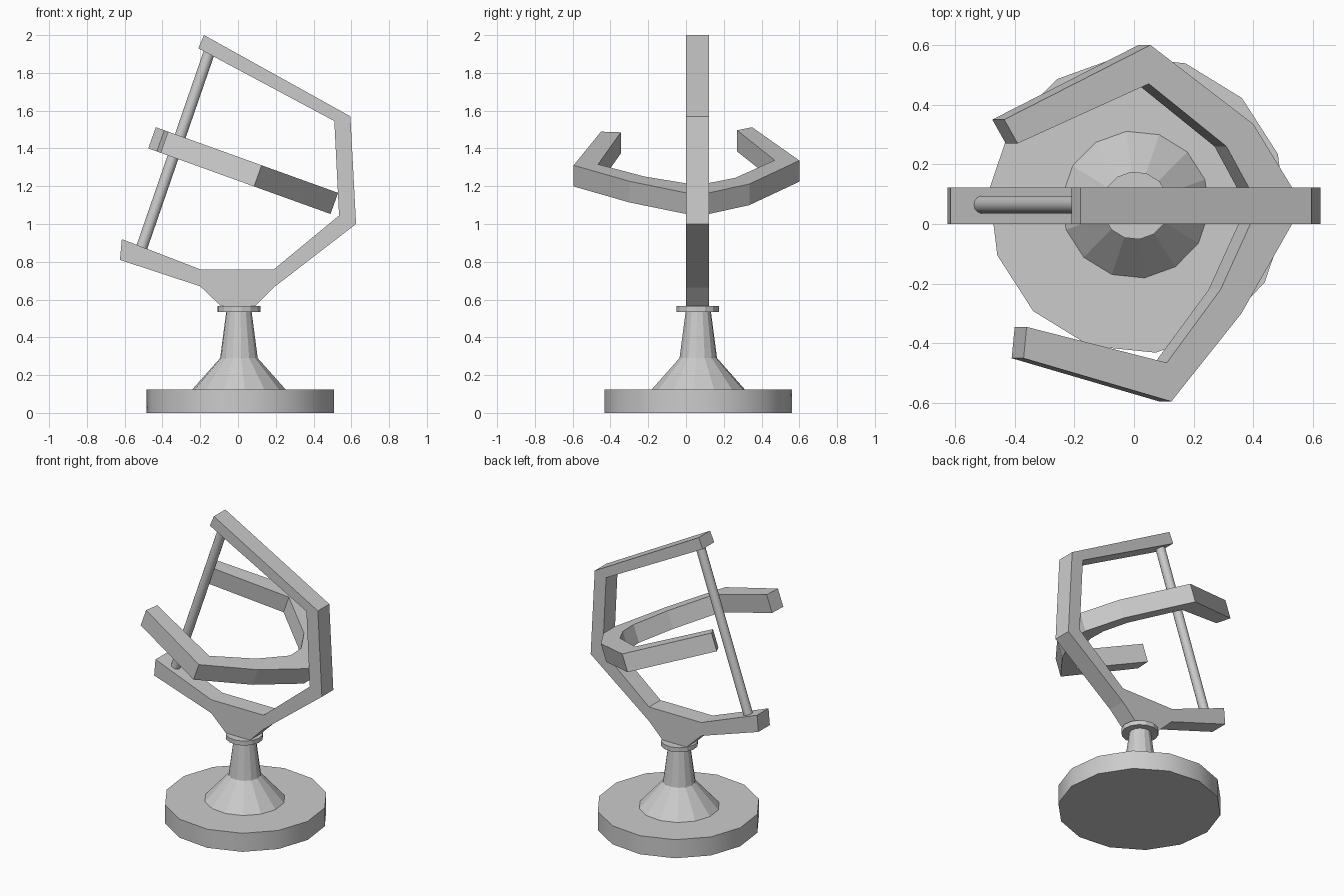
import bpy, bmesh
from math import radians, cos, sin
from mathutils import Vector

if "Cube" in bpy.data.objects:
    bpy.data.objects.remove(bpy.data.objects["Cube"])


def finish(name, bm, smooth=False):
    bmesh.ops.recalc_face_normals(bm, faces=bm.faces)
    me = bpy.data.meshes.new(name)
    bm.to_mesh(me)
    bm.free()
    ob = bpy.data.objects.new(name, me)
    bpy.context.collection.objects.link(ob)
    if smooth:
        bpy.ops.object.select_all(action='DESELECT')
        ob.select_set(True)
        bpy.context.view_layer.objects.active = ob
        bpy.ops.object.shade_smooth_by_angle(angle=radians(30))
    return ob


def lathe(name, profile, center, sides=14, phase=97, smooth=False):
    """Stack of rings from (radius, z) pairs, capped at both ends."""
    bm = bmesh.new()
    rings = []
    for r, z in profile:
        angles = [radians(phase + 360 * i / sides) for i in range(sides)]
        rings.append([bm.verts.new((center[0] + r * cos(a), center[1] + r * sin(a), z))
                      for a in angles])
    for a, b in zip(rings, rings[1:]):
        for i in range(sides):
            j = (i + 1) % sides
            bm.faces.new((a[i], a[j], b[j], b[i]))
    bm.faces.new(rings[0])
    bm.faces.new(rings[-1])
    return finish(name, bm, smooth)


def band(name, outer, inner, offset):
    """Open band between two matching point rows, thickened along offset."""
    bm = bmesh.new()
    a = [bm.verts.new(p) for p in outer]
    b = [bm.verts.new(p) for p in inner]
    faces = [bm.faces.new((a[i], a[i + 1], b[i + 1], b[i])) for i in range(len(a) - 1)]
    ext = bmesh.ops.extrude_face_region(bm, geom=faces, use_keep_orig=True)
    verts = [g for g in ext['geom'] if isinstance(g, bmesh.types.BMVert)]
    bmesh.ops.translate(bm, verts=verts, vec=offset)
    return finish(name, bm)


# Round foot, tapered pedestal and collar
lathe('base', [(0.5, 0), (0.5, 0.125)], (0.012, 0.065), smooth=True)
lathe('pedestal', [(0.252, 0.12), (0.1, 0.29), (0.067, 0.54)], (0.005, 0.065))
lathe('collar', [(0.114, 0.535), (0.114, 0.565)], (0.005, 0.062))

# Upright angular arm that carries the axis
arm_outer = [(-0.625, 0.81), (-0.2, 0.67), (-0.09, 0.565), (0.09, 0.565), (0.19, 0.665),
             (0.625, 1.0), (0.595, 1.57), (-0.18, 2.0)]
arm_inner = [(-0.615, 0.92), (-0.2, 0.76), (-0.09, 0.76), (0.09, 0.76), (0.19, 0.76),
             (0.535, 1.045), (0.51, 1.545), (-0.21, 1.93)]
band('upright_arm', [(x, 0, z) for x, z in arm_outer],
     [(x, 0, z) for x, z in arm_inner], (0, 0.122, 0))

# Tilted open ring, drawn in plan and sloped down to the right
ring_outer = [(-0.435, 0.35), (0.055, 0.6), (0.40, 0.335), (0.53, 0.122),
              (0.53, 0.0), (0.36, -0.30), (0.125, -0.595), (-0.37, -0.45)]
ring_inner = [(-0.39, 0.27), (0.05, 0.47), (0.31, 0.26), (0.385, 0.122),
              (0.39, 0.0), (0.29, -0.22), (0.11, -0.465), (-0.36, -0.345)]


def slope(points):
    return [(x, y, 1.165 + 0.36 * (0.53 - x)) for x, y in points]


band('open_ring', slope(ring_outer), slope(ring_inner), (-0.04, 0, -0.112))

# Axis rod between the two arm ends
start, end = Vector((-0.515, 0.065, 0.86)), Vector((-0.145, 0.065, 1.93))
bm = bmesh.new()
bmesh.ops.create_cone(bm, cap_ends=True, segments=14, radius1=0.03, radius2=0.03,
                      depth=(end - start).length)
rod = finish('axis_rod', bm, smooth=True)
rod.location = (start + end) / 2
rod.rotation_mode = 'QUATERNION'
rod.rotation_quaternion = (end - start).to_track_quat('Z', 'Y')
